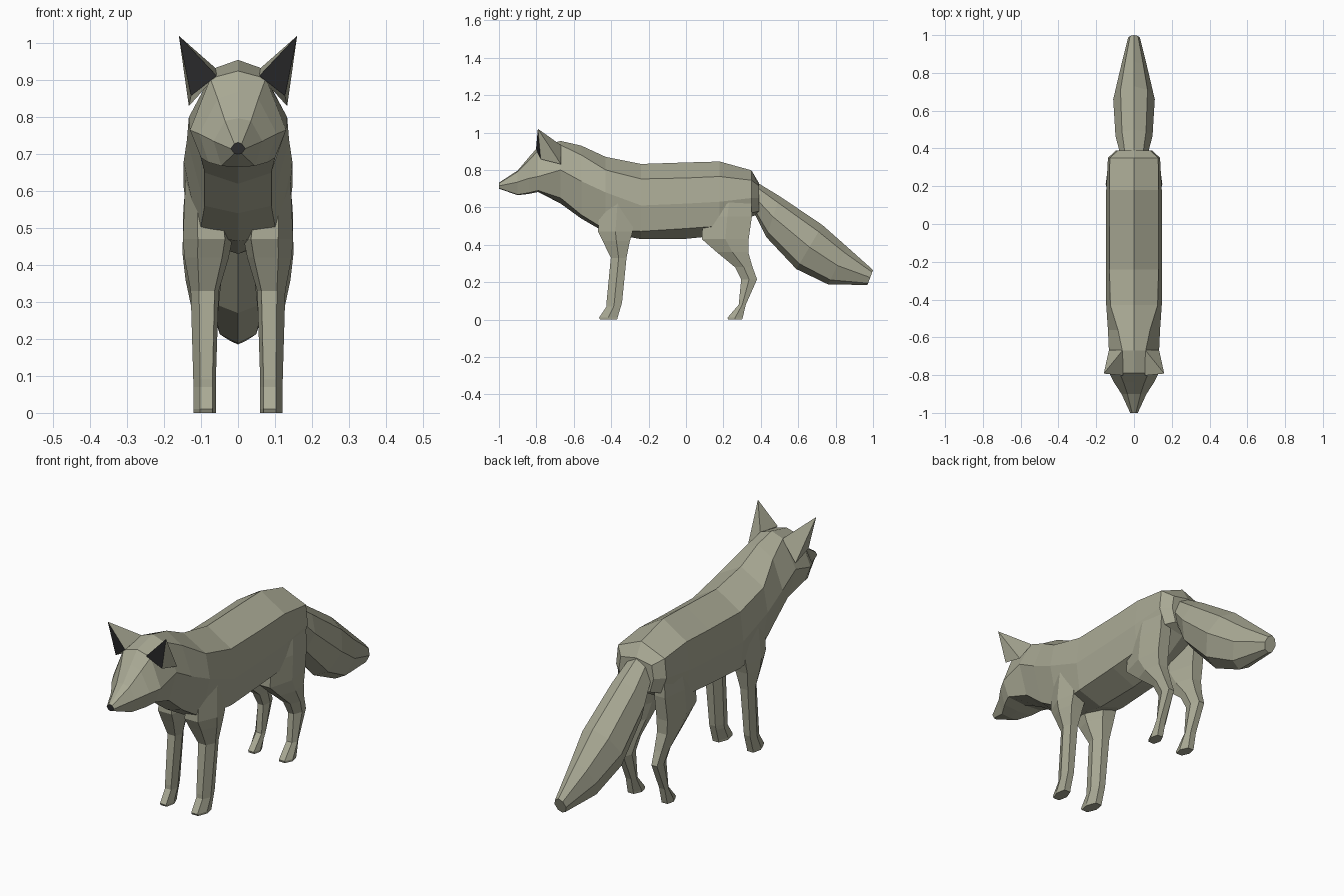
import bpy, bmesh


def material(name, rgb):
    m = bpy.data.materials.new(name)
    m.diffuse_color = (*rgb, 1)
    return m


FUR = material("olive grey fur", (0.40, 0.40, 0.30))
DARK = material("charcoal", (0.025, 0.025, 0.027))


def finish(name, bm, mirror=False):
    bmesh.ops.recalc_face_normals(bm, faces=bm.faces[:])
    me = bpy.data.meshes.new(name)
    bm.to_mesh(me)
    bm.free()
    me.materials.append(FUR)
    me.materials.append(DARK)
    ob = bpy.data.objects.new(name, me)
    bpy.context.collection.objects.link(ob)
    if mirror:
        ob.modifiers.new("mirror", 'MIRROR').use_clip = False
    return ob


def loft(name, rings, mirror=False, dark_start=False):
    """Skin a list of closed rings of 3D points and cap both ends."""
    bm = bmesh.new()
    rows = [[bm.verts.new(p) for p in r] for r in rings]
    n = len(rows[0])
    for a, b in zip(rows, rows[1:]):
        for i in range(n):
            j = (i + 1) % n
            bm.faces.new((a[i], a[j], b[j], b[i]))
    start = bm.faces.new(rows[0])
    bm.faces.new(rows[-1])
    start.material_index = 1 if dark_start else 0
    return finish(name, bm, mirror)


def full_ring(half):
    """Half outline from top centre to bottom centre -> closed ring."""
    return half + [(-x, y, z) for x, y, z in half[-2:0:-1]]


# Body and head: y, top z, then upper, side and lower (x, z) points, bottom z
body = [
    (-1.00, .732, (.010, .728), (.020, .715), (.010, .702), .700),
    (-0.90, .797, (.035, .790), (.066, .735), (.045, .668), .665),
    (-0.84, .868, (.055, .850), (.105, .755), (.080, .678), .672),
    (-0.79, .925, (.075, .905), (.130, .765), (.100, .690), .682),
    (-0.67, .955, (.062, .933), (.133, .800), (.090, .650), .620),
    (-0.56, .930, (.085, .880), (.138, .740), (.090, .560), .540),
    (-0.43, .870, (.125, .800), (.147, .680), (.105, .480), .465),
    (-0.24, .832, (.130, .752), (.147, .610), (.130, .472), .430),
    (0.00, .840, (.130, .757), (.147, .620), (.130, .487), .432),
    (0.18, .845, (.130, .765), (.147, .630), (.130, .500), .450),
    (0.35, .798, (.128, .745), (.138, .650), (.110, .570), .550),
    (0.39, .730, (.085, .715), (.095, .650), (.075, .580), .565),
]
loft("body_and_head",
     [full_ring([(0, y, t)] + [(x, y, z) for x, z in pts] + [(0, y, b)])
      for y, t, *pts, b in body], dark_start=True)

# Tail: top (y, z), bottom (y, z), half width
tail = [
    ((.36, .745), (.36, .580), .070),
    ((.50, .660), (.43, .440), .098),
    ((.73, .505), (.59, .270), .110),
    ((.86, .390), (.76, .188), .075),
    ((1.0, .265), (.97, .185), .032),
]
rings = []
for (ty, tz), (by, bz), w in tail:
    half = [(w * k, ty + (by - ty) * f, tz + (bz - tz) * f)
            for k, f in ((0, 0), (.65, .15), (1, .5), (.65, .88), (0, 1))]
    rings.append(full_ring(half))
loft("tail", rings)


# Legs: z, front y, back y, inner x, outer x
def leg(name, sections):
    rings = []
    for z, f, b, i, o in sections:
        w, m = o - i, (f + b) / 2
        rings.append([(i, m, z), (i + .15 * w, f, z), (o - .3 * w, f, z),
                      (o, m, z), (o - .15 * w, b, z), (i + .3 * w, b, z)])
    loft(name, rings, mirror=True)


leg("front_legs", [
    (.64, -.46, -.27, .040, .142),
    (.47, -.470, -.285, .015, .149),
    (.42, -.445, -.300, .025, .145),
    (.33, -.402, -.318, .052, .128),
    (.09, -.425, -.342, .060, .121),
    (.07, -.425, -.348, .060, .121),
    (.01, -.465, -.366, .060, .121),
    (.00, -.460, -.368, .060, .121),
])
leg("rear_legs", [
    (.66, .120, .350, .050, .138),
    (.55, .090, .352, .040, .148),
    (.43, .085, .335, .040, .150),
    (.36, .165, .333, .045, .142),
    (.28, .262, .356, .053, .125),
    (.215, .295, .380, .060, .115),
    (.08, .282, .320, .060, .115),
    (.01, .222, .303, .060, .117),
    (.00, .225, .300, .060, .117),
])

# Ears: tall pyramids with a dark front face
bm = bmesh.new()
tip, fi, fo, bo, bi = [bm.verts.new(p) for p in (
    (.160, -.792, 1.02), (.058, -.802, .912), (.127, -.777, .858),
    (.133, -.668, .830), (.060, -.668, .932))]
bm.faces.new((tip, fi, fo)).material_index = 1
for f in ((tip, fo, bo), (tip, bo, bi), (tip, bi, fi), (fi, bi, bo, fo)):
    bm.faces.new(f)
finish("ears", bm, mirror=True)
